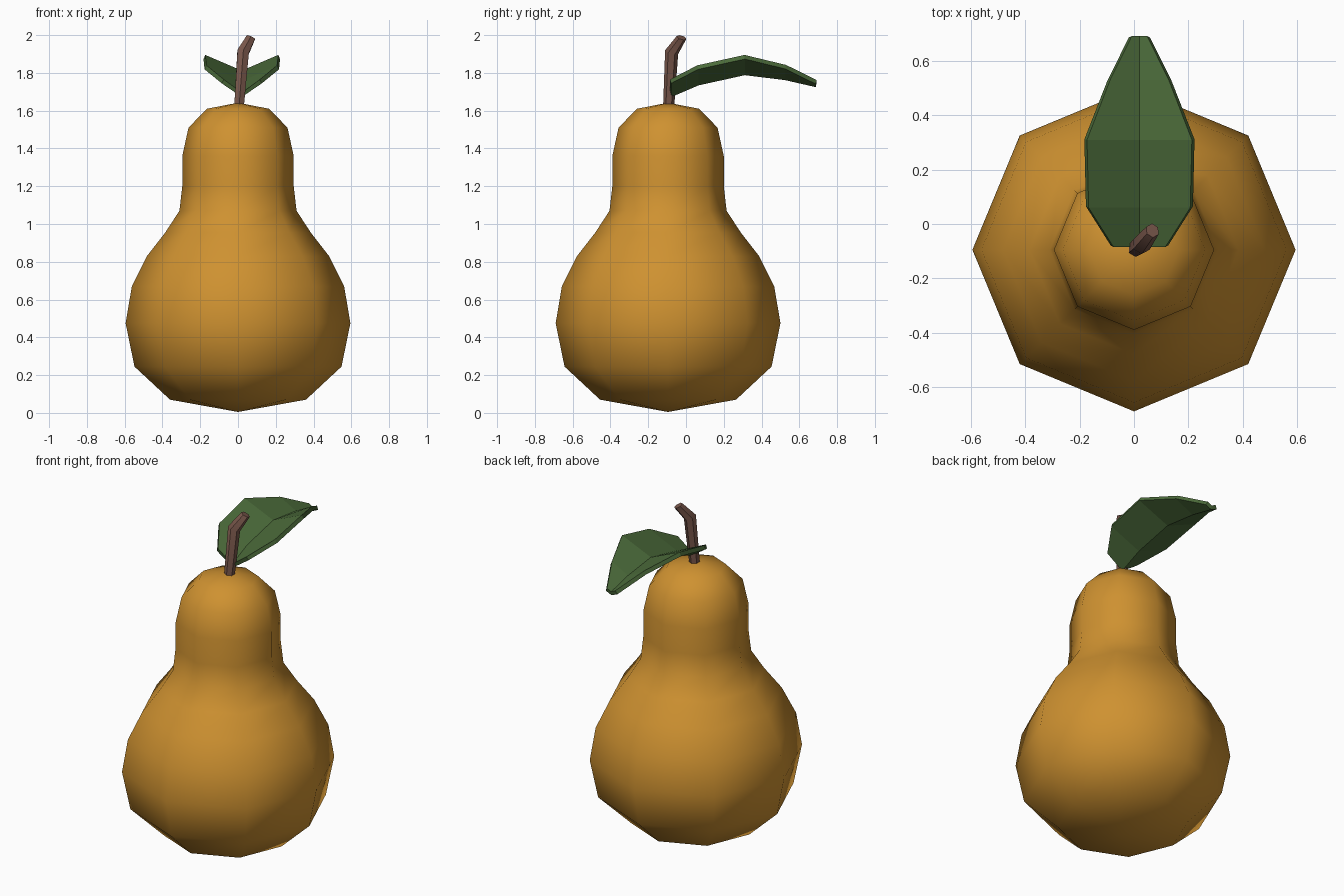
import bpy, bmesh
from math import pi
from mathutils import Vector, Matrix

default = bpy.data.objects.get("Cube")
if default:
    bpy.data.objects.remove(default, do_unlink=True)

AXIS_Y = -0.095


def material(name, rgb):
    m = bpy.data.materials.new(name)
    m.use_nodes = True
    m.diffuse_color = (*rgb, 1)
    m.node_tree.nodes["Principled BSDF"].inputs["Base Color"].default_value = (*rgb, 1)
    return m


def finish(name, bm, mat, smooth):
    bmesh.ops.recalc_face_normals(bm, faces=bm.faces)
    for f in bm.faces:
        f.smooth = smooth
    mesh = bpy.data.meshes.new(name)
    bm.to_mesh(mesh)
    bm.free()
    mesh.materials.append(mat)
    ob = bpy.data.objects.new(name, mesh)
    bpy.context.collection.objects.link(ob)
    return ob


def bridge(bm, a, b, closed):
    n = len(a)
    for i in range(n if closed else n - 1):
        j = (i + 1) % n
        bm.faces.new((a[i], a[j], b[j], b[i]))


# Fruit: eight-sided lathe of (radius, height) points
profile = [(0, 0.005), (0.36, 0.07), (0.548, 0.245), (0.595, 0.475), (0.562, 0.67),
           (0.482, 0.83), (0.385, 0.955), (0.31, 1.07), (0.295, 1.2), (0.295, 1.36),
           (0.262, 1.51), (0.165, 1.61), (0, 1.642)]
bm = bmesh.new()
pts = [bm.verts.new((r, AXIS_Y, z)) for r, z in profile]
edges = [bm.edges.new(p) for p in zip(pts, pts[1:])]
bmesh.ops.spin(bm, geom=pts + edges, cent=(0, AXIS_Y, 0), axis=(0, 0, 1),
               angle=2 * pi, steps=8)
bmesh.ops.remove_doubles(bm, verts=bm.verts, dist=0.001)
finish("fruit_body", bm, material("ripe orange", (0.62, 0.285, 0.03)), True)

# Stem: six-sided tube with a bent tip, as (centre, ring direction, radius)
stem = [((0.004, -0.093, 1.6), (0.05, 0.03, 1), 0.029),
        ((0.027, -0.076, 1.91), (0.3, 0.3, 1), 0.036),
        ((0.068, -0.024, 1.987), (0.45, 0.3, 1), 0.027)]
bm = bmesh.new()
rings = []
for centre, direction, radius in stem:
    place = (Matrix.Translation(centre) @
             Vector((0, 0, 1)).rotation_difference(Vector(direction)).to_matrix().to_4x4())
    rings.append(bmesh.ops.create_circle(bm, segments=6, radius=radius, matrix=place)["verts"])
for a, b in zip(rings, rings[1:]):
    bridge(bm, a, b, True)
bm.faces.new(rings[0])
bm.faces.new(rings[-1])
ob = finish("stem", bm, material("bark brown", (0.19, 0.095, 0.07)), True)
bpy.context.view_layer.objects.active = ob
ob.select_set(True)
bpy.ops.object.shade_smooth_by_angle(angle=pi / 4)

# Leaf: folded strip, as (y, half width, midrib height, edge height)
leaf = [(-0.085, 0.095, 1.695, 1.765), (0.06, 0.187, 1.757, 1.84),
        (0.31, 0.193, 1.812, 1.895), (0.53, 0.108, 1.785, 1.842),
        (0.692, 0.028, 1.748, 1.762)]
bm = bmesh.new()
rows = []
for y, w, mid, rim in leaf:
    rows.append([bm.verts.new((0.02 + s * w, y, rim if s else mid)) for s in (-1, 0, 1)])
for a, b in zip(rows, rows[1:]):
    bridge(bm, a, b, False)
ob = finish("leaf", bm, material("leaf green", (0.07, 0.145, 0.042)), False)
# Keep the top of the fold facing up so the thickness grows downward
if ob.data.polygons[0].normal.z < 0:
    ob.data.flip_normals()
thick = ob.modifiers.new("thickness", 'SOLIDIFY')
thick.thickness = 0.024
thick.offset = -1
